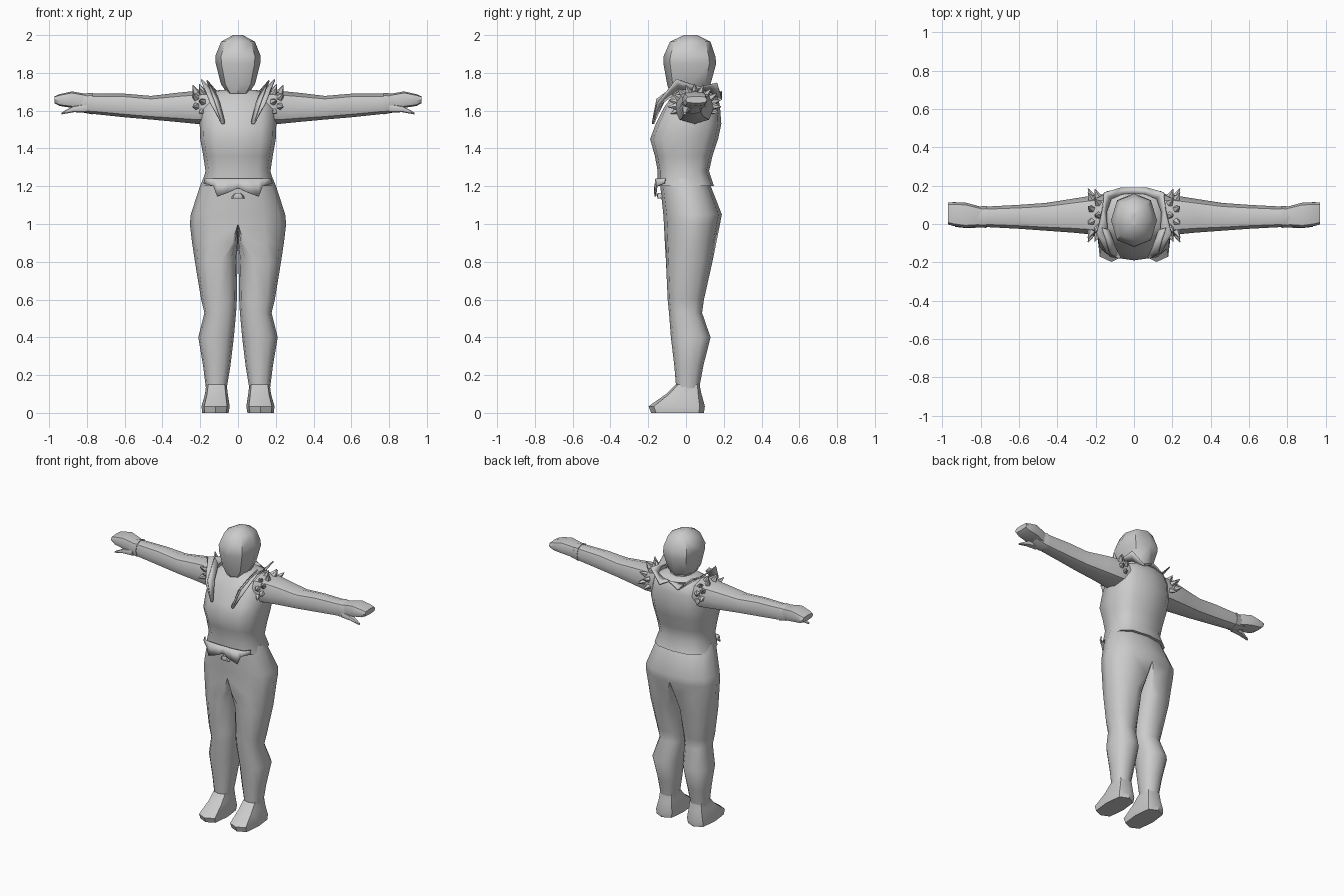
import bpy, bmesh, math
from mathutils import Vector

if "Cube" in bpy.data.objects:
    bpy.data.objects.remove(bpy.data.objects["Cube"])

grey = bpy.data.materials.new("light_grey")
grey.diffuse_color = (0.6, 0.6, 0.6, 1)
grey.use_nodes = True
grey.node_tree.nodes["Principled BSDF"].inputs["Base Color"].default_value = grey.diffuse_color


def finish(bm, name, mirror=True, angle=45):
    """Mirror across x = 0, weld the middle and make a shaded object."""
    if mirror:
        middle = [f for f in bm.faces if all(abs(v.co.x) < 1e-4 for v in f.verts)]
        bmesh.ops.delete(bm, geom=middle, context='FACES')
        dup = bmesh.ops.duplicate(bm, geom=bm.verts[:] + bm.edges[:] + bm.faces[:])
        for e in dup["geom"]:
            if isinstance(e, bmesh.types.BMVert):
                e.co.x *= -1
    bmesh.ops.remove_doubles(bm, verts=bm.verts[:], dist=1e-4)
    bmesh.ops.recalc_face_normals(bm, faces=bm.faces[:])
    me = bpy.data.meshes.new(name)
    bm.to_mesh(me)
    bm.free()
    me.materials.append(grey)
    ob = bpy.data.objects.new(name, me)
    bpy.context.collection.objects.link(ob)
    bpy.ops.object.select_all(action='DESELECT')
    ob.select_set(True)
    bpy.context.view_layer.objects.active = ob
    bpy.ops.object.shade_smooth_by_angle(angle=math.radians(angle))
    return ob


def power(v, e):
    return math.copysign(abs(v) ** e, v) if abs(v) > 1e-6 else 0.0


def loft(bm, rings, sides=8, e=0.85, along_x=False):
    """Rings are (height, inner, centre, outer, front, back)."""
    loops = []
    for h, a0, ac, a1, b0, b1 in rings:
        loop = []
        for i in range(sides):
            t = 2 * math.pi * i / sides - math.pi / 2
            c, s = power(math.cos(t), e), power(math.sin(t), e)
            a = ac + c * ((a1 - ac) if c > 0 else (ac - a0))
            b = (b0 + b1) / 2 + s * (b1 - b0) / 2
            loop.append(bm.verts.new((h, b, a) if along_x else (a, b, h)))
        loops.append(loop)
    for p, q in zip(loops, loops[1:]):
        for i in range(sides):
            j = (i + 1) % sides
            bm.faces.new((p[i], p[j], q[j], q[i]))
    bm.faces.new(loops[0])
    bm.faces.new(loops[-1])


def body(name, rows, **kw):
    """Symmetric part from (height, half width, front, back)."""
    bm = bmesh.new()
    loft(bm, [(z, 0, 0, w, f, b) for z, w, f, b in rows], **kw)
    return finish(bm, name)


def limb(name, rows, along_x=False, **kw):
    """Paired part from (height, low, high, front, back)."""
    bm = bmesh.new()
    loft(bm, [(h, lo, (lo + hi) / 2, hi, f, b) for h, lo, hi, f, b in rows],
         along_x=along_x, **kw)
    return finish(bm, name)


def strip(name, inner, outer, thick=0.008):
    """Thin mirrored band between two edges."""
    bm = bmesh.new()
    a = [bm.verts.new(p) for p in inner]
    b = [bm.verts.new(p) for p in outer]
    for i in range(len(a) - 1):
        bm.faces.new((a[i], a[i + 1], b[i + 1], b[i]))
    ob = finish(bm, name, angle=30)
    mod = ob.modifiers.new("thickness", 'SOLIDIFY')
    mod.thickness, mod.offset = thick, 0
    return ob


# Head and neck
body("head", [(1.69, .055, -.085, .10), (1.74, .09, -.10, .13), (1.85, .118, -.12, .16),
              (1.89, .12, -.118, .155), (1.965, .09, -.085, .13), (2.0, .025, -.01, .06)])
body("neck", [(1.60, .085, -.06, .13), (1.68, .072, -.035, .115), (1.77, .068, -.03, .11)])

# Waistcoat body
body("torso", [(1.20, .195, -.15, .148), (1.28, .172, -.15, .122), (1.36, .184, -.165, .14),
               (1.45, .20, -.19, .17), (1.53, .203, -.16, .187), (1.62, .20, -.115, .18),
               (1.68, .17, -.07, .168), (1.71, .10, -.035, .13)], sides=12, e=0.7)

# Pointed waistcoat hem and buckle
strip("front_hem",
      [(0, -.158, 1.24), (.05, -.158, 1.24), (.11, -.153, 1.24), (.15, -.145, 1.24), (.175, -.11, 1.24)],
      [(0, -.165, 1.19), (.055, -.165, 1.165), (.11, -.162, 1.145), (.13, -.155, 1.20), (.18, -.115, 1.215)])
bm = bmesh.new()
loft(bm, [(1.135, 0, 0, .035, -.15, -.12), (1.15, 0, 0, .03, -.155, -.12),
          (1.165, 0, 0, .015, -.15, -.12)], sides=8)
finish(bm, "buckle")

# Trousers: joined at the hips, then splitting into two legs
bm = bmesh.new()
loft(bm, [(1.24, 0, 0, .185, -.135, .11), (1.19, 0, 0, .205, -.135, .135),
          (1.05, 0, 0, .25, -.12, .19), (1.0, 0, 0, .255, -.117, .18),
          (.90, 0, .03, .243, -.112, .16), (.80, .003, .09, .228, -.106, .14),
          (.60, .006, .10, .195, -.097, .095), (.53, .010, .10, .178, -.09, .085),
          (.40, .022, .115, .21, -.08, .13), (.25, .04, .115, .185, -.062, .092),
          (.13, .06, .115, .17, -.052, .07)], sides=12, e=0.85)
finish(bm, "trousers")

# Shoes with long sloping toes
limb("shoes", [(.15, .06, .168, -.055, .072), (.10, .054, .175, -.105, .082),
               (.035, .044, .193, -.198, .10), (0.0, .05, .19, -.185, .095)], e=0.6)

# Sleeves, cuffs and mitten hands
limb("arms", [(.15, 1.53, 1.71, -.07, .15), (.22, 1.53, 1.705, -.055, .148),
              (.32, 1.54, 1.695, -.045, .132), (.46, 1.553, 1.678, -.035, .11),
              (.60, 1.565, 1.69, -.025, .10), (.79, 1.585, 1.69, -.015, .09)],
     along_x=True)
limb("cuffs", [(.77, 1.58, 1.695, -.02, .095), (.82, 1.59, 1.69, -.018, .09),
               (.86, 1.61, 1.68, .0, .08)], along_x=True)
limb("hands", [(.80, 1.60, 1.688, -.012, .09), (.88, 1.615, 1.702, -.02, .112),
               (.945, 1.625, 1.687, -.01, .114), (.972, 1.64, 1.676, -.002, .112)],
     along_x=True, e=0.6)
limb("thumbs", [(.80, 1.59, 1.64, -.018, .03), (.87, 1.592, 1.625, -.022, .02),
                (.935, 1.58, 1.59, -.015, .0)], along_x=True)

# Ragged collar running from the lapel points around the back
strip("collar",
      [(.072, -.172, 1.53), (.095, -.125, 1.64), (.14, -.035, 1.71), (.145, .06, 1.715),
       (.12, .13, 1.70), (.06, .155, 1.69), (0, .16, 1.685)],
      [(.085, -.178, 1.53), (.145, -.15, 1.64), (.195, -.05, 1.765), (.165, .07, 1.725),
       (.155, .165, 1.745), (.07, .19, 1.66), (0, .19, 1.70)])
# Inner lapel spikes
strip("lapels",
      [(.072, -.17, 1.54), (.10, -.115, 1.65), (.13, -.03, 1.72)],
      [(.085, -.178, 1.54), (.125, -.155, 1.66), (.165, -.02, 1.76)])

# Shoulder studs: two rows of little spikes around each arm root
bm = bmesh.new()
for x, count, start, end in ((.19, 7, -25, 205), (.225, 6, -5, 185)):
    for i in range(count):
        t = math.radians(start + (end - start) * i / (count - 1))
        out = Vector((.45, math.cos(t), math.sin(t))).normalized()
        base = Vector((x, .045 + .108 * math.cos(t), 1.63 + .078 * math.sin(t)))
        new = bmesh.ops.create_cone(bm, cap_ends=True, segments=5, radius1=.02,
                                    radius2=.002, depth=.045)["verts"]
        turn = Vector((0, 0, 1)).rotation_difference(out)
        for v in new:
            v.co = turn @ v.co + base + out * .014
finish(bm, "shoulder_studs", angle=30)
